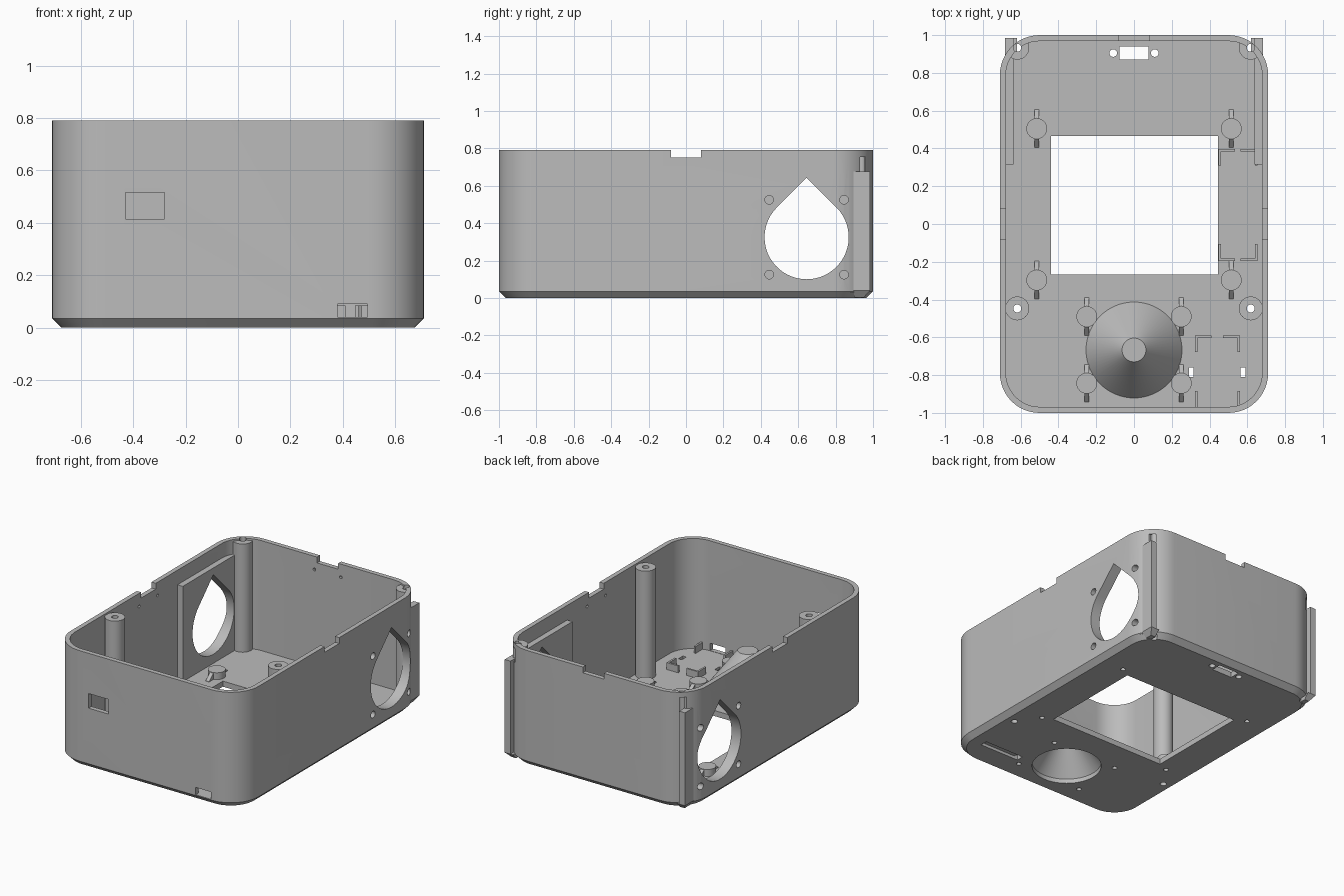
import bpy, bmesh, math

cube = bpy.data.objects.get("Cube")
if cube:
    bpy.data.objects.remove(cube, do_unlink=True)

grey = bpy.data.materials.new("plain grey plastic")
grey.use_nodes = True
grey.diffuse_color = (0.5, 0.5, 0.5, 1)
grey.node_tree.nodes["Principled BSDF"].inputs["Base Color"].default_value = (0.5, 0.5, 0.5, 1)

W, L, H, R = 0.71, 1.0, 0.79, 0.21      # half width, half length, height, corner radius
WALL, FLOOR, CHAMFER = 0.032, 0.038, 0.035


# ---- helpers: every part is a set of lofted sections ----
def circle(x, y, r, z, n=32):
    return [(x + r * math.cos(math.tau * i / n), y + r * math.sin(math.tau * i / n), z) for i in range(n)]


def rect(x0, x1, y0, y1, z):
    return [(x0, y0, z), (x1, y0, z), (x1, y1, z), (x0, y1, z)]


def rounded(inset, z, n=12):
    pts = []
    r = R - inset
    for k, (sx, sy) in enumerate(((1, 1), (-1, 1), (-1, -1), (1, -1))):
        for i in range(n + 1):
            a = math.pi / 2 * (k + i / n)
            pts.append((sx * (W - R) + r * math.cos(a), sy * (L - R) + r * math.sin(a), z))
    return pts


def box(x0, x1, y0, y1, z0, z1):
    return [rect(x0, x1, y0, y1, z0), rect(x0, x1, y0, y1, z1)]


def rod(x, y, r, z0, z1):
    return [circle(x, y, r, z0), circle(x, y, r, z1)]


def along_x(yz, x0, x1):
    return [[(x, y, z) for y, z in yz] for x in (x0, x1)]


def round_yz(y, z, r, n=24):
    return [(p[0], p[1]) for p in circle(y, z, r, 0, n)]


def build(name, lofts):
    bm = bmesh.new()
    for loops in lofts:
        rings = [[bm.verts.new(p) for p in loop] for loop in loops]
        n = len(rings[0])
        for a, b in zip(rings, rings[1:]):
            for i in range(n):
                j = (i + 1) % n
                bm.faces.new((a[i], a[j], b[j], b[i]))
        bm.faces.new(rings[0][::-1])
        bm.faces.new(rings[-1])
    bmesh.ops.recalc_face_normals(bm, faces=bm.faces)
    mesh = bpy.data.meshes.new(name)
    bm.to_mesh(mesh)
    bm.free()
    mesh.materials.append(grey)
    ob = bpy.data.objects.new(name, mesh)
    bpy.context.collection.objects.link(ob)
    return ob


def activate(ob):
    bpy.ops.object.select_all(action='DESELECT')
    ob.select_set(True)
    bpy.context.view_layer.objects.active = ob


def boolean(ob, tool, operation='DIFFERENCE'):
    mod = ob.modifiers.new("cut", 'BOOLEAN')
    mod.operation, mod.object, mod.solver = operation, tool, 'EXACT'
    activate(ob)
    bpy.ops.object.modifier_apply(modifier=mod.name)


# ---- positions ----
tall = [(s * 0.618, y) for s in (-1, 1) for y in (-0.447, 0.933)]
short = [(s * x, y) for s in (-1, 1)
         for x, y in ((0.515, 0.505), (0.515, -0.297), (0.25, -0.49), (0.25, -0.843))]
fan_y, fan_z, fan_r = 0.645, 0.325, 0.225

# ---- cutters ----
outer = build("outer_volume", [[rounded(0.004, 0), rounded(0.004, 1)]])
cavity = build("cavity_cutter", [[rounded(WALL, FLOOR), rounded(WALL, 1)]])

screws = build("screw_hole_cutter",
               [rod(x, y, 0.021, -0.1, 1) for x, y in tall]
               + [rod(x, y, 0.016, -0.1, 0.065) for x, y in short])

arc = [math.radians(135 + 270 * i / 40) for i in range(41)]
drop = [(fan_y + fan_r * math.cos(a), fan_z + fan_r * math.sin(a)) for a in arc]
drop.append((fan_y, fan_z + fan_r * math.sqrt(2)))
fan = build("fan_cutter", [along_x(drop, -1, 1)])

openings = build("opening_cutter", [
    box(-0.44, 0.445, -0.267, 0.465, -0.1, 0.1),           # display window
    [circle(0, -0.667, 0.22, -0.1, 64), circle(0, -0.667, 0.22, 0.1, 64)],
    box(-0.077, 0.077, 0.87, 0.94, -0.1, 0.1),             # switch slot
    rod(-0.11, 0.905, 0.02, -0.1, 0.1),
    rod(0.11, 0.905, 0.02, -0.1, 0.1),
    box(-0.43, -0.28, -1.1, -0.9, 0.415, 0.515),           # front window
    box(0.38, 0.495, -1.1, -0.95, 0.04, 0.09),             # front port
    box(-0.08, 0.08, 0.9, 1.1, 0.75, 1),                   # back rim notch
    box(-1, 1, -0.08, 0.08, 0.75, 1),                      # side rim notches
])
strap = build("strap_cutter", [box(0.29, 0.59, -0.81, -0.76, -0.1, 0.02)])
strap_ends = build("strap_end_cutter", [box(x, x + 0.025, -0.81, -0.76, -0.1, 0.1) for x in (0.29, 0.565)])

fan_screws, slots, dots = [], [], []
for s in (-1, 1):
    for y in (fan_y - 0.2, fan_y + 0.2):
        for z in (fan_z - 0.2, fan_z + 0.2):
            fan_screws.append(along_x(round_yz(y, z, 0.023), s * 0.66, s * 0.8))
    slots.append(box(s * 0.615, s * 0.8, 0.93, 0.96, 0.66, 0.755))
    # small dimples below the rim notches
    for t in (-0.1, 0.1):
        dots.append(along_x(round_yz(t, 0.7, 0.01, 12), s * 0.6, s * 0.695))
    dots.append([[(s * 0.1 + p, y, z) for p, z in round_yz(0, 0.7, 0.01, 12)] for y in (0.9, 0.985)])
fan_screw = build("fan_screw_cutter", fan_screws)
nut_slot = build("nut_slot_cutter", slots)
dimple = build("dimple_cutter", dots)

# ---- case body ----
body = build("case_body", [[rounded(CHAMFER, 0), rounded(0, CHAMFER), rounded(0, H)]])
for tool in (cavity, openings, screws, fan, strap, strap_ends, fan_screw, nut_slot, dimple):
    boolean(body, tool)

# ---- fan mounting plates inside both side walls ----
plates = build("fan_plates", [box(s * 0.638, s * 0.685, 0.315, 0.9, 0.03, 0.69) for s in (-1, 1)])
boolean(plates, outer, 'INTERSECT')
boolean(plates, fan)
boolean(plates, fan_screw)

# ---- tall lid posts ----
posts = build("lid_posts", [rod(x, y, 0.063, 0.034, 0.778) for x, y in tall])
for tool, op in ((outer, 'INTERSECT'), (screws, 'DIFFERENCE'), (nut_slot, 'DIFFERENCE')):
    boolean(posts, tool, op)

# ---- short board posts and their gussets ----
board_posts = build("board_posts", [rod(x, y, 0.055, 0.03, 0.085) for x, y in short])
boolean(board_posts, screws)
ribs = []
for x, y in short:
    for s in (-1, 1):
        ribs.append(along_x([(y, 0.03), (y + s * 0.1, 0.03), (y + s * 0.1, 0.04),
                             (y + s * 0.052, 0.083), (y, 0.083)], x - 0.013, x + 0.013))
gussets = build("post_gussets", ribs)

# ---- hollow joystick cone ----
cone = build("joystick_cone", [[circle(0, -0.667, r, z, 64) for r, z in
                                ((0.04, 0.265), (0.22, 0.03), (0.257, 0.034), (0.063, 0.29))]])

# ---- L-shaped board clips on the floor ----
clips = []


def corner_clip(x, y, dx, dy, arm=0.088, t=0.013):
    xs, ys = sorted((x, x + dx * arm)), sorted((y, y + dy * t))
    clips.append(box(*xs, *ys, 0.03, 0.085))
    xs, ys = sorted((x, x + dx * t)), sorted((y + dy * t, y + dy * arm))
    clips.append(box(*xs, *ys, 0.03, 0.085))


for x, dx in ((0.447, 1), (0.653, -1)):
    corner_clip(x, 0.397, dx, -1)
    corner_clip(x, -0.195, dx, 1)
for x, dx in ((0.322, 1), (0.56, -1)):
    corner_clip(x, -0.59, dx, -1)
    xs = sorted((x, x + dx * 0.013))
    clips.append(box(*xs, -0.97, -0.885, 0.03, 0.085))
board_clips = build("board_clips", clips)

# ---- rails on the back corners, with tapered feet ----
rails = []
for s in (-1, 1):
    rails.append([rect(s * 0.62, s * 0.655, 0.9, 0.95, 0.003), rect(s * 0.62, s * 0.682, 0.895, 0.985, 0.04),
                  rect(s * 0.638, s * 0.682, 0.895, 0.985, 0.04), rect(s * 0.638, s * 0.682, 0.895, 0.985, 0.675)])
corner_rails = build("corner_rails", rails)

# ---- finish ----
for tool in (outer, cavity, screws, fan, openings, strap, strap_ends, fan_screw, nut_slot, dimple):
    bpy.data.objects.remove(tool, do_unlink=True)
for ob in (body, plates, posts, board_posts, gussets, cone, board_clips, corner_rails):
    activate(ob)
    bpy.ops.object.shade_smooth_by_angle(angle=math.radians(30))
